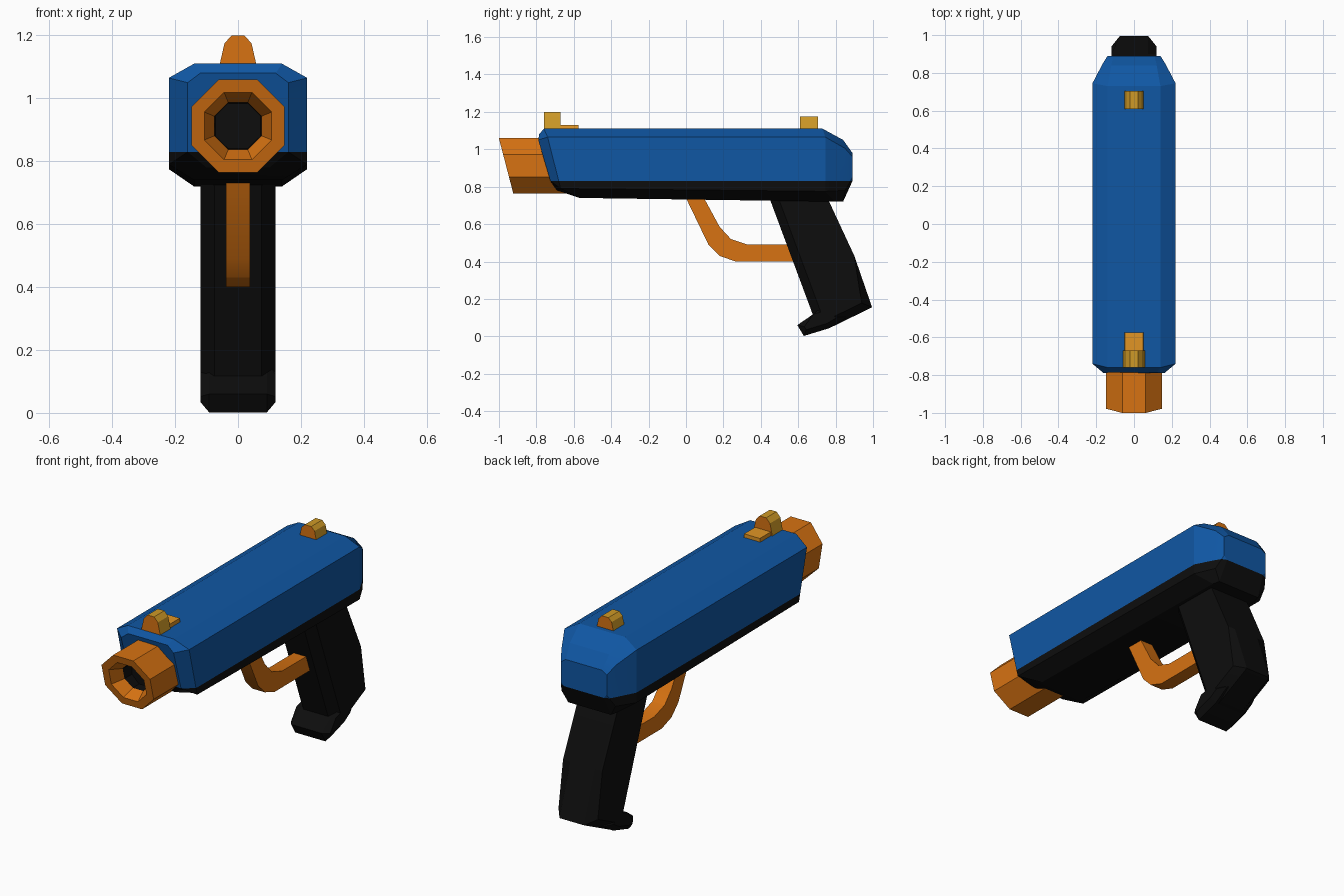
import bpy, bmesh, math

cube = bpy.data.objects.get("Cube")
if cube:
    bpy.data.objects.remove(cube, do_unlink=True)


def material(name, color):
    mat = bpy.data.materials.new(name)
    mat.use_nodes = True
    mat.diffuse_color = (*color, 1)
    mat.node_tree.nodes["Principled BSDF"].inputs["Base Color"].default_value = (*color, 1)
    return mat


BLUE = material("blue", (0.005, 0.095, 0.37))
BLACK = material("black", (0.004, 0.004, 0.004))
ORANGE = material("orange", (0.68, 0.17, 0.006))
YELLOW = material("yellow", (0.62, 0.32, 0.02))
AMBER = material("amber", (0.75, 0.30, 0.018))


def finish(name, bm, mats, rule=None):
    """Turn a bmesh into an object; rule(face) picks the material slot."""
    bmesh.ops.recalc_face_normals(bm, faces=bm.faces)
    bm.normal_update()
    if rule:
        for f in bm.faces:
            f.material_index = rule(f)
    mesh = bpy.data.meshes.new(name)
    bm.to_mesh(mesh)
    bm.free()
    for m in mats:
        mesh.materials.append(m)
    obj = bpy.data.objects.new(name, mesh)
    bpy.context.collection.objects.link(obj)
    bpy.ops.object.select_all(action='DESELECT')
    obj.select_set(True)
    bpy.context.view_layer.objects.active = obj
    bpy.ops.object.shade_smooth_by_angle(angle=math.radians(20))
    return obj


def loft(rings):
    """Skin a list of point rings and cap both ends."""
    bm = bmesh.new()
    loops = [[bm.verts.new(p) for p in ring] for ring in rings]
    n = len(loops[0])
    for a, b in zip(loops, loops[1:]):
        for i in range(n):
            j = (i + 1) % n
            bm.faces.new((a[i], a[j], b[j], b[i]))
    bm.faces.new(loops[0])
    bm.faces.new(loops[-1])
    return bm


def side_plate(name, profile, half_width, mat, chamfer=0):
    """Extrude a (y, z) profile across x, chamfering the rims."""
    bm = loft([[(x, y, z) for y, z in profile] for x in (-half_width, half_width)])
    if chamfer:
        rims = [e for e in bm.edges if e.verts[0].co.x * e.verts[1].co.x > 0]
        bmesh.ops.bevel(bm, geom=rims, offset=chamfer, segments=1,
                        affect='EDGES', clamp_overlap=True)
    return finish(name, bm, [mat])


def mirrored(half):
    return half + [(-x, y, z) for x, y, z in reversed(half)]


# Body: eight-sided shell, blue above the seam and black below
SEAM = 0.83
body = loft([mirrored(h) for h in (
    [(0.12, -0.785, 1.08), (0.16, -0.79, 1.05), (0.16, -0.725, 0.83), (0.10, -0.69, 0.78)],
    [(0.14, -0.76, 1.11), (0.22, -0.74, 1.065), (0.22, -0.67, 0.79), (0.14, -0.57, 0.74)],
    [(0.14, 0.73, 1.11), (0.22, 0.745, 1.065), (0.22, 0.745, 0.775), (0.14, 0.80, 0.72)],
    [(0.12, 0.84, 1.05), (0.165, 0.85, 1.005), (0.165, 0.85, 0.78), (0.13, 0.84, 0.72)],
    [(0.11, 0.89, 0.98), (0.14, 0.89, 0.96), (0.14, 0.89, 0.85), (0.12, 0.89, 0.83)],
)])
bmesh.ops.bisect_plane(body, geom=body.verts[:] + body.edges[:] + body.faces[:],
                       plane_co=(0, 0, SEAM), plane_no=(0, 0, 1))
finish("body", body, [BLUE, BLACK], lambda f: int(f.calc_center_median().z < SEAM))


# Muzzle: octagonal tube with a slanted mouth and a dark bore
def octagon(radius, y, slant):
    pts = []
    for i in range(8):
        a = math.radians(22.5 + 45 * i)
        r = radius / math.cos(math.pi / 8)
        dz = r * math.sin(a)
        pts.append((r * math.cos(a), y - slant * dz, 0.912 + dz))
    return pts


SLANT = 0.26
muzzle = loft([octagon(0.148, -0.60, 0), octagon(0.148, -0.962, SLANT),
               octagon(0.107, -0.962, SLANT), octagon(0.075, -0.89, SLANT),
               octagon(0.072, -0.82, 0)])
finish("muzzle", muzzle, [ORANGE, BLACK],
       lambda f: int(max(math.hypot(v.co.x, v.co.z - 0.912) for v in f.verts) < 0.09))

# Grip and its front lip
side_plate("grip", [(0.405, 0.85), (0.705, 0.85), (0.77, 0.71), (0.90, 0.43),
                    (0.995, 0.155), (0.765, 0.043), (0.71, 0.03)], 0.12, BLACK, 0.045)
side_plate("grip_lip", [(0.68, 0.118), (0.595, 0.06), (0.63, 0.002), (0.765, 0.043),
                        (0.86, 0.10), (0.74, 0.17)], 0.12, BLACK, 0.028)

# Trigger guard
side_plate("trigger_guard", [(-0.01, 0.76), (0.12, 0.49), (0.18, 0.43), (0.265, 0.40),
                             (0.63, 0.40), (0.60, 0.49), (0.33, 0.49), (0.24, 0.52),
                             (0.18, 0.585), (0.085, 0.76)], 0.038, ORANGE)


# Sights: tapered rails, yellow outside with orange ends
def sight(name, y0, y1, half, mats):
    outline = mirrored([(x, 0, z) for x, z in half])
    bm = loft([[(x, y, z) for x, _, z in outline] for y in (y0, y1)])
    finish(name, bm, mats, lambda f: int(len(mats) > 1 and abs(f.normal.y) > 0.9))


sight("front_sight", -0.76, -0.67,
      [(0.02, 1.20), (0.043, 1.175), (0.06, 1.10)], [YELLOW, ORANGE])
sight("front_sight_step", -0.67, -0.575,
      [(0.048, 1.13), (0.052, 1.10)], [AMBER])
sight("rear_sight", 0.61, 0.705,
      [(0.02, 1.175), (0.04, 1.155), (0.052, 1.10)], [YELLOW, ORANGE])
